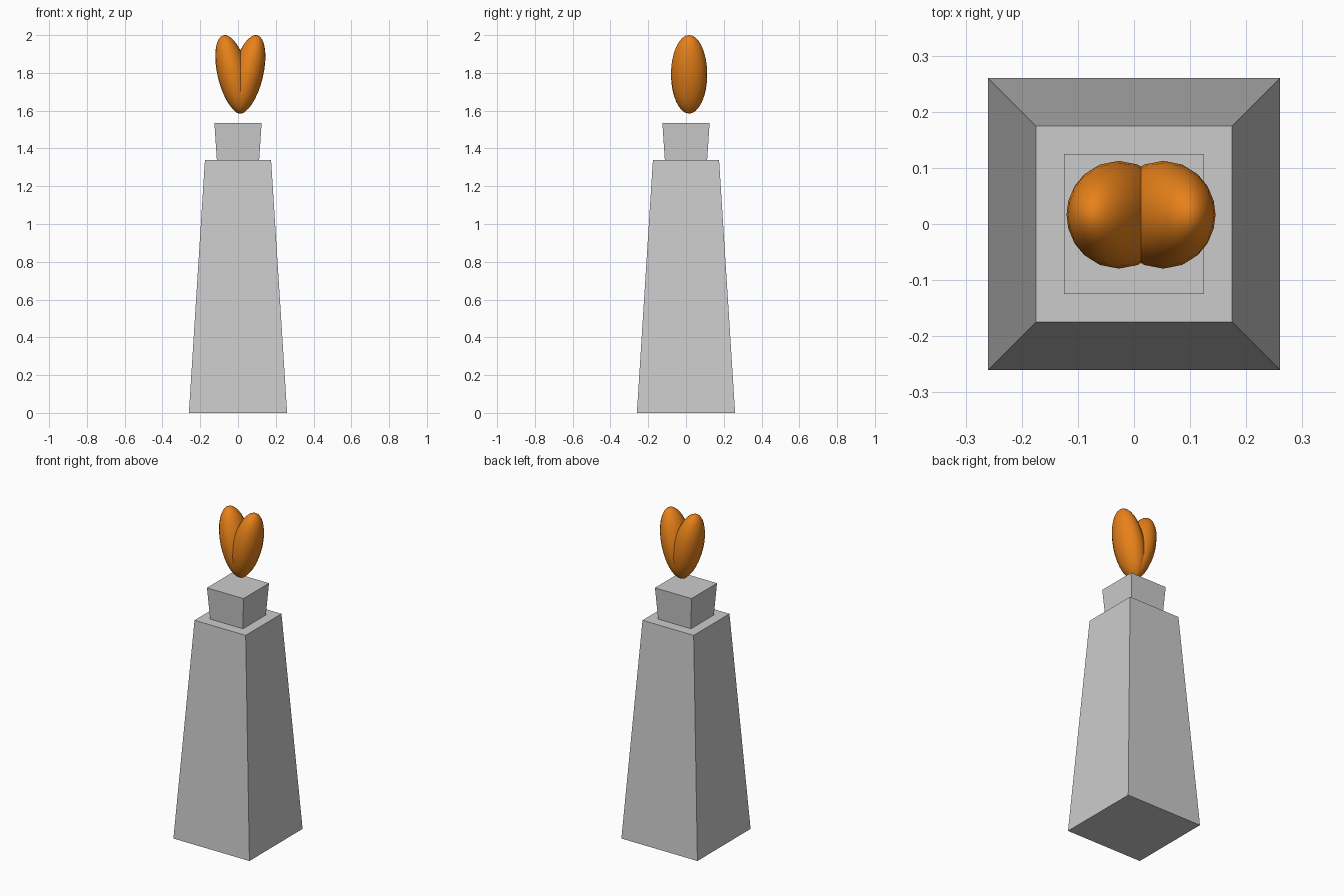
import bpy, math
from math import radians

if "Cube" in bpy.data.objects:
    bpy.data.objects.remove(bpy.data.objects["Cube"])


def tapered_block(name, z0, half0, z1, half1):
    """Square block whose bottom and top have different half widths."""
    corners = [(-1, -1), (1, -1), (1, 1), (-1, 1)]
    verts = [(x * h, y * h, z) for z, h in ((z0, half0), (z1, half1)) for x, y in corners]
    faces = [(3, 2, 1, 0), (4, 5, 6, 7)]
    faces += [(i, (i + 1) % 4, (i + 1) % 4 + 4, i + 4) for i in range(4)]
    mesh = bpy.data.meshes.new(name)
    mesh.from_pydata(verts, [], faces)
    obj = bpy.data.objects.new(name, mesh)
    bpy.context.collection.objects.link(obj)
    return obj


# Tall tapering pedestal and the flared bowl block on top
tapered_block("pedestal", 0, 0.26, 1.34, 0.175)
tapered_block("bowl", 1.34, 0.112, 1.535, 0.125)

orange = bpy.data.materials.new("flame_orange")
orange.diffuse_color = (0.8, 0.22, 0.01, 1)
orange.use_nodes = True
orange.node_tree.nodes["Principled BSDF"].inputs["Base Color"].default_value = orange.diffuse_color

# Two leaning flame lobes floating above the bowl
for side, label in ((-1, "left"), (1, "right")):
    bpy.ops.mesh.primitive_uv_sphere_add(
        segments=20, ring_count=16, radius=1,
        location=(0.0125 + side * 0.0395, 0.0165, 1.7925),
        rotation=(0, radians(13.6 * side), 0))
    lobe = bpy.context.object
    lobe.name = f"flame_{label}"
    lobe.scale = (0.081, 0.096, 0.213)
    lobe.data.materials.append(orange)
    bpy.ops.object.shade_smooth()
